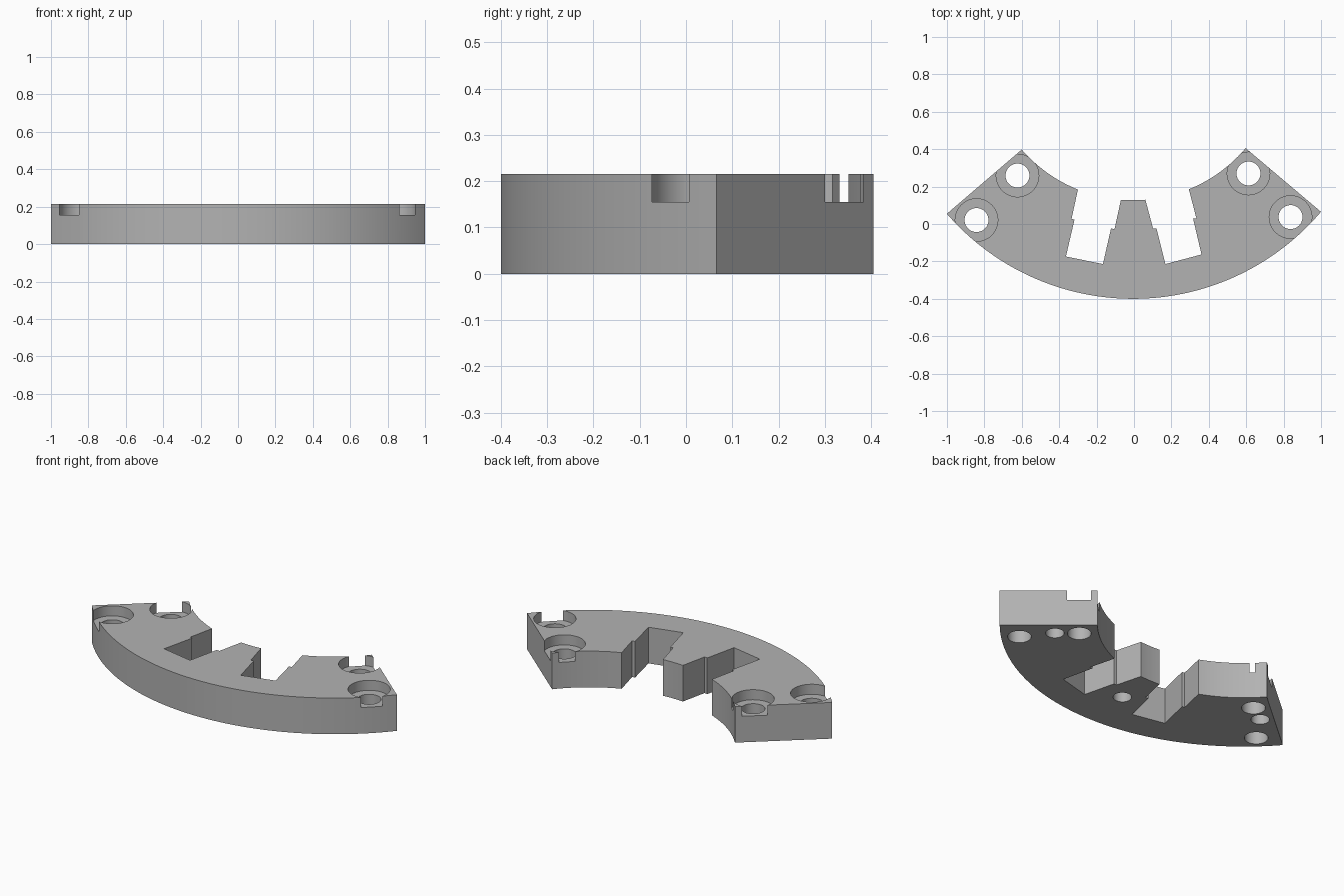
import bpy, bmesh
from math import atan2, cos, sin, radians
from mathutils import Vector

cube = bpy.data.objects.get("Cube")
if cube:
    bpy.data.objects.remove(cube, do_unlink=True)

HEIGHT = 0.215
SEAT = 0.155              # floor of the counterbores
CENTRE = Vector((-0.005, 0.917))
R_OUT, R_IN = 1.317, 0.79

grey = bpy.data.materials.new("plain grey")
grey.use_nodes = True
grey.diffuse_color = (0.45, 0.45, 0.45, 1)
grey.node_tree.nodes["Principled BSDF"].inputs["Base Color"].default_value = (0.45, 0.45, 0.45, 1)


def arc(radius, start, end, steps):
    """Points on the ring between the directions of two points."""
    a, b = (atan2(p[1] - CENTRE.y, p[0] - CENTRE.x) for p in (start, end))
    return [(CENTRE.x + radius * cos(a + (b - a) * i / steps),
             CENTRE.y + radius * sin(a + (b - a) * i / steps)) for i in range(steps + 1)]


def prism(name, outline, z0, z1):
    """Extrude a flat outline into a solid object."""
    bm = bmesh.new()
    face = bm.faces.new([bm.verts.new((x, y, z0)) for x, y in outline])
    top = bmesh.ops.extrude_face_region(bm, geom=[face])["geom"]
    bmesh.ops.translate(bm, vec=(0, 0, z1 - z0),
                        verts=[v for v in top if isinstance(v, bmesh.types.BMVert)])
    bmesh.ops.recalc_face_normals(bm, faces=bm.faces)
    mesh = bpy.data.meshes.new(name)
    bm.to_mesh(mesh)
    bm.free()
    mesh.materials.append(grey)
    ob = bpy.data.objects.new(name, mesh)
    bpy.context.collection.objects.link(ob)
    return ob


def drill(body, centre, radius, z0, z1, sides=48):
    """Cut a round hole out of the body."""
    ring = [(centre[0] + radius * cos(radians(360 * i / sides)),
             centre[1] + radius * sin(radians(360 * i / sides))) for i in range(sides)]
    cutter = prism("hole_cutter", ring, z0, z1)
    cutter.hide_render = True
    mod = body.modifiers.new("hole", 'BOOLEAN')
    mod.operation, mod.solver, mod.object = 'DIFFERENCE', 'EXACT', cutter
    bpy.context.view_layer.objects.active = body
    bpy.ops.object.modifier_apply(modifier=mod.name)
    bpy.data.objects.remove(cutter, do_unlink=True)


# Ring segment with two stepped slots either side of a central tooth
left_slot = [(-0.334, 0.027), (-0.318, 0.024), (-0.364, -0.174),
             (-0.166, -0.214), (-0.123, -0.024), (-0.104, -0.027)]
right_slot = [(0.102, -0.024), (0.120, -0.024), (0.168, -0.214),
              (0.361, -0.163), (0.316, 0.029), (0.334, 0.029)]
outline = (arc(R_OUT, (-1, 0.055), (1, 0.065), 96)
           + arc(R_IN, (0.6, 0.403), (0.294, 0.184), 20)
           + right_slot[::-1]
           + arc(R_IN, (0.061, 0.128), (-0.07, 0.128), 6)
           + left_slot[::-1]
           + arc(R_IN, (-0.302, 0.179), (-0.607, 0.392), 20))
body = prism("ring_segment", outline, 0, HEIGHT)

# Counterbored bolt holes
for spot in [(-0.623, 0.259), (-0.842, 0.021), (0.612, 0.27), (0.837, 0.037)]:
    drill(body, spot, 0.114, SEAT, HEIGHT + 0.1)
    drill(body, spot, 0.064, -0.1, HEIGHT)

# Blind dowel holes in the underside
for spot in [(-0.731, 0.187), (-0.007, -0.106), (0.715, 0.189)]:
    drill(body, spot, 0.05, -0.1, 0.12)

bpy.ops.object.select_all(action='DESELECT')
body.select_set(True)
bpy.context.view_layer.objects.active = body
bpy.ops.object.shade_smooth_by_angle(angle=radians(30))
